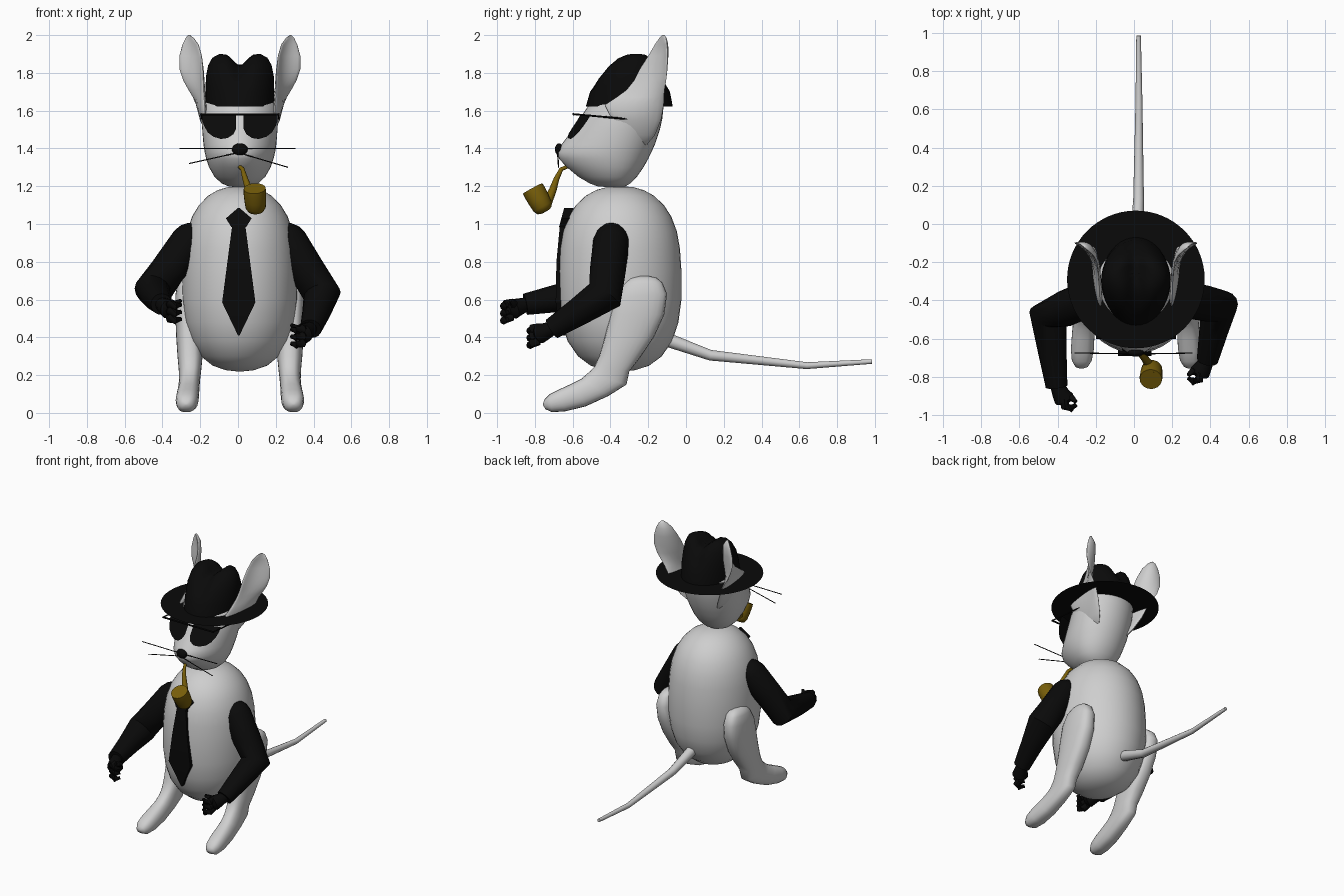
import bpy, bmesh, math
from mathutils import Vector
from mathutils.bvhtree import BVHTree

if "Cube" in bpy.data.objects:
    bpy.data.objects.remove(bpy.data.objects["Cube"])

CX = 0.01  # symmetry axis


def material(name, rgb):
    m = bpy.data.materials.new(name)
    m.diffuse_color = (*rgb, 1)
    m.use_nodes = True
    m.node_tree.nodes["Principled BSDF"].inputs["Base Color"].default_value = m.diffuse_color
    return m


GREY = material("light_grey", (0.62, 0.62, 0.62))
BLACK = material("black", (0.003, 0.003, 0.003))
BROWN = material("pipe_brown", (0.19, 0.115, 0.003))


def loft(name, rings, mat, closed=True, caps=True, angle=45):
    """Skin a list of equal point rings into one object."""
    bm = bmesh.new()
    vs = [[bm.verts.new(p) for p in r] for r in rings]
    n = len(rings[0])
    for a, b in zip(vs, vs[1:]):
        for i in range(n if closed else n - 1):
            j = (i + 1) % n
            bm.faces.new((a[i], a[j], b[j], b[i]))
    if caps and closed:
        bm.faces.new(vs[0])
        bm.faces.new(vs[-1])
    bmesh.ops.recalc_face_normals(bm, faces=bm.faces)
    me = bpy.data.meshes.new(name)
    bm.to_mesh(me)
    bm.free()
    me.materials.append(mat)
    ob = bpy.data.objects.new(name, me)
    bpy.context.collection.objects.link(ob)
    bpy.ops.object.select_all(action='DESELECT')
    ob.select_set(True)
    bpy.context.view_layer.objects.active = ob
    bpy.ops.object.shade_smooth_by_angle(angle=math.radians(angle))
    return ob


def tube(name, path, mat, n=12, angle=45):
    """Round tube along (x, y, z, radius) points."""
    pts = [Vector(p[:3]) for p in path]
    rings = []
    for i, p in enumerate(pts):
        t = (pts[min(i + 1, len(pts) - 1)] - pts[max(i - 1, 0)]).normalized()
        ref = Vector((1, 0, 0)) if abs(t.x) < 0.8 else Vector((0, 0, 1))
        u = t.cross(ref).normalized()
        w = t.cross(u)
        rings.append([p + path[i][3] * (u * math.cos(a) + w * math.sin(a))
                      for a in (2 * math.pi * k / n for k in range(n))])
    return loft(name, rings, mat, angle=angle)


def oval(z, hx, y0, y1, egg=0.0, n=40):
    """Horizontal oval from y0 (front) to y1 (back); egg narrows the front."""
    out = []
    for k in range(n):
        a = 2 * math.pi * k / n
        out.append((CX + hx * math.sin(a) * (1 + egg * math.cos(a)),
                    (y0 + y1) / 2 + (y1 - y0) / 2 * math.cos(a), z))
    return out


# Body
prof = [(.22, .02), (.226, .08), (.25, .155), (.3, .222), (.38, .277), (.48, .31), (.6, .326), (.75, .326),
        (.87, .318), (.96, .302), (1.04, .272), (1.1, .233), (1.15, .18), (1.18, .125), (1.195, .07), (1.2, .015)]
loft("body", [oval(z, r * .93, -.35 - r, -.35 + r) for z, r in prof], GREY)

# Head
head = loft("head", [oval(z, hx, a, b, e) for z, hx, a, b, e in [
    (1.195, .02, -.41, -.37, .2), (1.2, .06, -.47, -.32, .2), (1.215, .095, -.51, -.295, .2),
    (1.25, .132, -.57, -.26, .2), (1.3, .16, -.63, -.225, .2), (1.345, .175, -.672, -.2, .2),
    (1.38, .183, -.682, -.183, .2), (1.42, .19, -.66, -.165, .18), (1.5, .198, -.6, -.138, .12),
    (1.56, .202, -.56, -.125, .1), (1.63, .197, -.515, -.118, .1), (1.7, .12, -.42, -.17, 0)]], GREY)

# Hat: flat brim and dented crown
bpy.ops.mesh.primitive_circle_add(vertices=64, radius=.36, fill_type='NGON', location=(CX, -.29, 1.622))
brim = bpy.context.object
brim.name = "hat_brim"
brim.data.materials.append(BLACK)
crown = []
for z, hx, a, b in [(1.622, .18, -.53, -.07), (1.7, .182, -.508, -.085), (1.78, .18, -.47, -.115),
                    (1.84, .168, -.425, -.14), (1.88, .146, -.38, -.165), (1.9, .11, -.34, -.19),
                    (1.905, .075, -.31, -.21), (1.905, .045, -.29, -.23), (1.905, .015, -.27, -.25)]:
    lift = max(0, min(1, (z - 1.7) / .15))
    crown.append([(x, y, zz - .065 * lift * math.exp(-((x - CX) / .05) ** 2)) for x, y, zz in oval(z, hx, a, b)])
loft("hat_crown", crown, BLACK)

# Glasses: nearly flat lenses in front of the face, top bar, side arms
tree = BVHTree.FromPolygons([v.co for v in head.data.vertices], [p.vertices for p in head.data.polygons])
LENS = [(.02, 1.505), (.035, 1.475), (.065, 1.455), (.1, 1.45), (.14, 1.462), (.17, 1.485), (.19, 1.52), (.2, 1.55)]


def lens_y(x, z):
    plane = -.572 - .6 * (1.515 - z) + .3 * (abs(x - CX) - .1)
    hit = tree.ray_cast(Vector((x, -2, z)), Vector((0, 1, 0)))[0]
    return min(hit.y - .01, plane) if hit else plane


for s, side in ((-1, "left"), (1, "right")):
    cols = []
    for x, zb in LENS:
        zs = [1.58 + (zb - 1.58) * k / 4 for k in range(5)]
        cols.append([(CX + s * x, lens_y(CX + s * x, z), z) for z in zs])
    loft(side + "_lens", cols, BLACK, closed=False)
    tube(side + "_glasses_arm", [(CX + s * .205, -.6, 1.582, .005), (CX + s * .205, -.27, 1.552, .005)], BLACK, 6)
tube("glasses_bar", [(CX - .21, -.595, 1.58, .006), (CX + .21, -.595, 1.58, .006)], BLACK, 6)

# Ears: thin cupped blades growing out of the back corners of the head
for s, side in ((-1, "left"), (1, "right")):
    rings = []
    for z, ox, oy, ix, iy, t, cup in [
            (1.38, .1, -.24, .12, -.32, .01, 0), (1.47, .15, -.165, .16, -.35, .02, 0),
            (1.55, .19, -.132, .185, -.39, .024, 0), (1.63, .224, -.118, .186, -.43, .02, 0),
            (1.67, .246, -.117, .19, -.37, .016, .05), (1.71, .272, -.114, .192, -.315, .015, .1),
            (1.76, .3, -.105, .194, -.275, .015, .16), (1.82, .32, -.1, .197, -.245, .015, .2),
            (1.89, .32, -.098, .203, -.2, .014, .2), (1.95, .304, -.1, .22, -.165, .013, .2),
            (1.985, .287, -.105, .245, -.14, .01, .1), (2.0, .272, -.115, .265, -.125, .004, 0)]:
        o, i = Vector((ox, oy, z)), Vector((ix, iy, z))
        d = i - o
        perp = Vector((d.y, -d.x, 0)).normalized()
        ring = []
        for k in range(20):
            a = 2 * math.pi * k / 20
            f = (1 - math.cos(a)) / 2
            p = o + d * f + perp * (t * math.sin(a) + cup * d.length * math.sin(a) ** 2)
            ring.append((CX + s * p.x, p.y, p.z))
        rings.append(ring)
    loft(side + "_ear", rings, GREY, angle=60)

# Nose and whiskers
bpy.ops.mesh.primitive_uv_sphere_add(segments=16, ring_count=10, location=(CX, -.672, 1.395))
nose = bpy.context.object
nose.name = "nose"
nose.scale = (.042, .022, .032)
nose.data.materials.append(BLACK)
bpy.ops.object.shade_smooth_by_angle()
for i, (x, z0, z1) in enumerate([(-.31, 1.4, 1.4), (.305, 1.4, 1.4), (-.26, 1.38, 1.32), (.265, 1.375, 1.3)]):
    tube("whisker_%d" % i, [(CX, -.68, z0, .003), (x, -.675, z1, .003)], BLACK, 5)

# Pipe: stem and hollow bowl
tube("pipe_stem", [(.008, -.625, 1.305, .01), (.024, -.66, 1.29, .011), (.038, -.685, 1.24, .015),
                   (.058, -.705, 1.18, .02), (.078, -.735, 1.11, .025)], BROWN)
base, top = Vector((.095, -.745, 1.065)), Vector((.088, -.812, 1.188))
tube("pipe_bowl", [(*(base + (top - base) * f), r) for f, r in
                   [(0, .022), (.05, .042), (.2, .054), (.5, .058), (.85, .06), (1, .058),
                    (1.001, .045), (.6, .042), (.35, .03)]], BROWN, 20)

# Necktie: outline rows (z, half width, front y), thick enough to reach the body
for name, rows in (("tie_knot", [(1.085, .004, -.645), (1.03, .068, -.66), (.985, .04, -.672)]),
                   ("tie_blade", [(.99, .035, -.668), (.8, .06, -.686), (.585, .088, -.69), (.41, .004, -.665)])):
    loft(name, [[(-w + .004, y, z), (w + .004, y, z), (w + .004, y + .05, z), (-w + .004, y + .05, z)]
                for z, w, y in rows], BLACK, angle=20)


# Arms and curled hands
def arm(side, inward, shoulder, elbow, wrist):
    S, E, W = Vector(shoulder), Vector(elbow), Vector(wrist)
    up = (S - E).normalized()
    path = [(*(S + up * .095), .02), (*(S + up * .075), .06), (*(S + up * .04), .085), (*S, .096),
            (*E.lerp(S, .45), .095), (*E, .1), (*E.lerp(W, .5), .075), (*W, .057), (*W, .02)]
    tube(side + "_arm", path, BLACK, 16)
    c = W + Vector((inward * .04, -.065, -.025))
    tube(side + "_palm", [(*W.lerp(E, .05), .035), (*W.lerp(c, .5), .045), (*c, .054), (*(c + (c - W) * .3), .025)], BLACK)
    for k in range(3):
        a = c + Vector((0, 0, .035 - .038 * k))
        tube("%s_finger_%d" % (side, k),
             [(*a, .02), (*(a + Vector((inward * .005, -.04, -.01))), .024),
              (*(a + Vector((inward * .035, -.05, -.02))), .021),
              (*(a + Vector((inward * .062, -.03, -.012))), .012)], BLACK, 8)
    tube(side + "_thumb", [(*c, .02), (*(c + Vector((inward * .04, .005, .03))), .019),
                           (*(c + Vector((inward * .062, -.015, .045))), .01)], BLACK, 8)


arm("left", 1, (-.26, -.4, .91), (-.45, -.48, .645), (-.405, -.85, .575))
arm("right", -1, (.27, -.395, .91), (.445, -.43, .625), (.385, -.71, .445))

# Legs: flattened sections from a front point to a back point in the side plane, with half width and x
LEG = [(-.26, .725, -.2, .725, .015, .27), (-.305, .71, -.155, .715, .042, .272), (-.335, .68, -.125, .69, .056, .275),
       (-.375, .61, -.1, .63, .066, .276), (-.4, .52, -.115, .52, .07, .272), (-.43, .4, -.17, .4, .07, .267),
       (-.46, .3, -.245, .29, .066, .264), (-.485, .245, -.3, .22, .06, .264), (-.52, .21, -.315, .15, .056, .266),
       (-.555, .18, -.41, .09, .056, .27), (-.605, .155, -.53, .035, .059, .275), (-.67, .125, -.64, .008, .06, .28),
       (-.72, .1, -.71, .004, .052, .283), (-.75, .07, -.745, .02, .032, .284), (-.757, .05, -.756, .04, .008, .284)]
for s, side in ((-1, "left"), (1, "right")):
    rings = []
    for ya, za, yb, zb, w, x in LEG:
        ring = []
        for k in range(24):
            a = 2 * math.pi * k / 24
            f = (1 - math.cos(a)) / 2
            side_w = math.copysign(abs(math.sin(a)) ** .7, math.sin(a))
            ring.append((CX + s * (x + w * side_w), ya + (yb - ya) * f, za + (zb - za) * f))
        rings.append(ring)
    loft(side + "_leg", rings, GREY, angle=60)

# Tail
tube("tail", [(.01, -.16, .42, .036), (.015, -.08, .38, .036), (.024, .13, .305, .028),
              (.026, .64, .25, .018), (.024, .985, .272, .012)], GREY)
